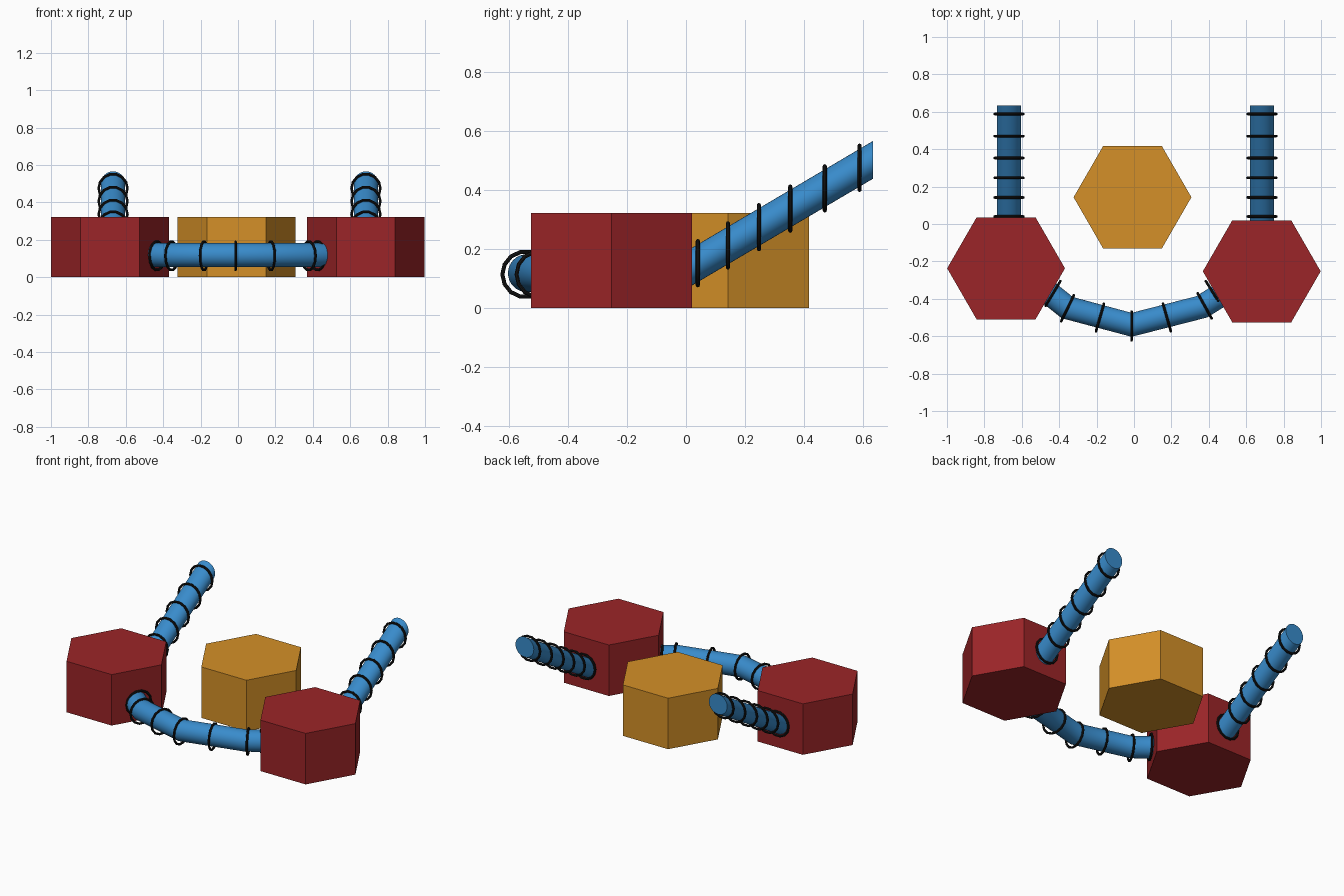
import bpy, bmesh, math
from mathutils import Matrix, Vector

if "Cube" in bpy.data.objects:
    bpy.data.objects.remove(bpy.data.objects["Cube"], do_unlink=True)


def material(name, rgb):
    m = bpy.data.materials.new(name)
    m.use_nodes = True
    m.diffuse_color = (*rgb, 1)
    m.node_tree.nodes["Principled BSDF"].inputs["Base Color"].default_value = (*rgb, 1)
    return m


RED = material("dark red", (0.33, 0.018, 0.021))
YELLOW = material("amber", (0.66, 0.28, 0.021))
BLUE = material("blue", (0.04, 0.26, 0.60))
BLACK = material("black", (0.008, 0.008, 0.008))


def finish(name, bm, mat, smooth):
    """Turn a bmesh into an object with one colour."""
    bmesh.ops.recalc_face_normals(bm, faces=bm.faces)
    mesh = bpy.data.meshes.new(name)
    bm.to_mesh(mesh)
    bm.free()
    mesh.materials.append(mat)
    obj = bpy.data.objects.new(name, mesh)
    bpy.context.collection.objects.link(obj)
    if smooth:
        bpy.ops.object.select_all(action="DESELECT")
        obj.select_set(True)
        bpy.context.view_layer.objects.active = obj
        bpy.ops.object.shade_smooth_by_angle(angle=math.radians(40))
    return obj


def hexagon(name, x, y, mat, radius=0.315, height=0.322):
    bm = bmesh.new()
    bmesh.ops.create_cone(bm, cap_ends=True, segments=6, radius1=radius, radius2=radius,
                          depth=height,
                          matrix=Matrix.Translation((x, y, height / 2)) @ Matrix.Rotation(math.pi / 2, 4, "Z"))
    # make sure two corners point along x
    if max(v.co.x for v in bm.verts) - x < radius * 0.95:
        bmesh.ops.rotate(bm, verts=bm.verts, cent=(x, y, 0),
                         matrix=Matrix.Rotation(math.pi / 6, 3, "Z"))
    return finish(name, bm, mat, False)


def circle_point(centre, yaw, radius, t, along=0.0):
    """Point on an upright circle whose axis has the heading yaw (degrees)."""
    a = math.radians(yaw)
    axis, side = Vector((math.cos(a), math.sin(a), 0)), Vector((-math.sin(a), math.cos(a), 0))
    return Vector(centre) + axis * along + side * radius * math.cos(t) + Vector((0, 0, radius * math.sin(t)))


def tube(name, sections, radius=0.064, sides=32):
    """Loft upright circles given as (centre, yaw)."""
    bm = bmesh.new()
    loops = [[bm.verts.new(circle_point(c, yaw, radius, math.tau * i / sides)) for i in range(sides)]
             for c, yaw in sections]
    for p, q in zip(loops, loops[1:]):
        for i in range(sides):
            j = (i + 1) % sides
            bm.faces.new((p[i], p[j], q[j], q[i]))
    bm.faces.new(loops[0])
    bm.faces.new(loops[-1])
    return finish(name, bm, BLUE, True)


def ring(name, centre, yaw, major=0.077, minor=0.007, n=14, m=8):
    bm = bmesh.new()
    grid = [[bm.verts.new(circle_point(centre, yaw, major + minor * math.cos(math.tau * k / m),
                                       math.tau * i / n, minor * math.sin(math.tau * k / m)))
             for k in range(m)] for i in range(n)]
    for i in range(n):
        for k in range(m):
            a, b = grid[i], grid[(i + 1) % n]
            bm.faces.new((a[k], b[k], b[(k + 1) % m], a[(k + 1) % m]))
    return finish(name, bm, BLACK, True)


# Hexagonal blocks
hexagon("right_block", -0.684, -0.237, RED)
hexagon("left_block", 0.683, -0.253, RED)
hexagon("centre_block", -0.008, 0.143, YELLOW)


# Rising rear tubes with upright rings
def rise(y):
    return 0.15 + 0.59 * (y - 0.037)


for side, x, start in (("right", -0.668, 0.03), ("left", 0.684, 0.013)):
    tube(side + "_rear_tube", [((x, y, rise(y)), 90) for y in (start, 0.634)])
    for i, y in enumerate((0.04, 0.142, 0.247, 0.353, 0.47, 0.588)):
        ring(f"{side}_rear_ring_{i + 1}", (x, y, rise(y)), 90)

# Bent front tube joining the two red blocks
Z = 0.118
tube("front_tube", [((-0.452, -0.371, Z), -30), ((-0.357, -0.447, Z), -28),
                    ((-0.013, -0.539, Z), 0),
                    ((0.362, -0.443, Z), 28), ((0.45, -0.388, Z), 30)])
front_rings = ((-0.433, -0.371, -31), (-0.355, -0.45, -26), (-0.182, -0.5, -16), (-0.013, -0.545, 0),
               (0.176, -0.5, 16), (0.378, -0.438, 29), (0.425, -0.371, 32))
for i, (x, y, yaw) in enumerate(front_rings):
    ring(f"front_ring_{i + 1}", (x, y, 0.114), yaw)
